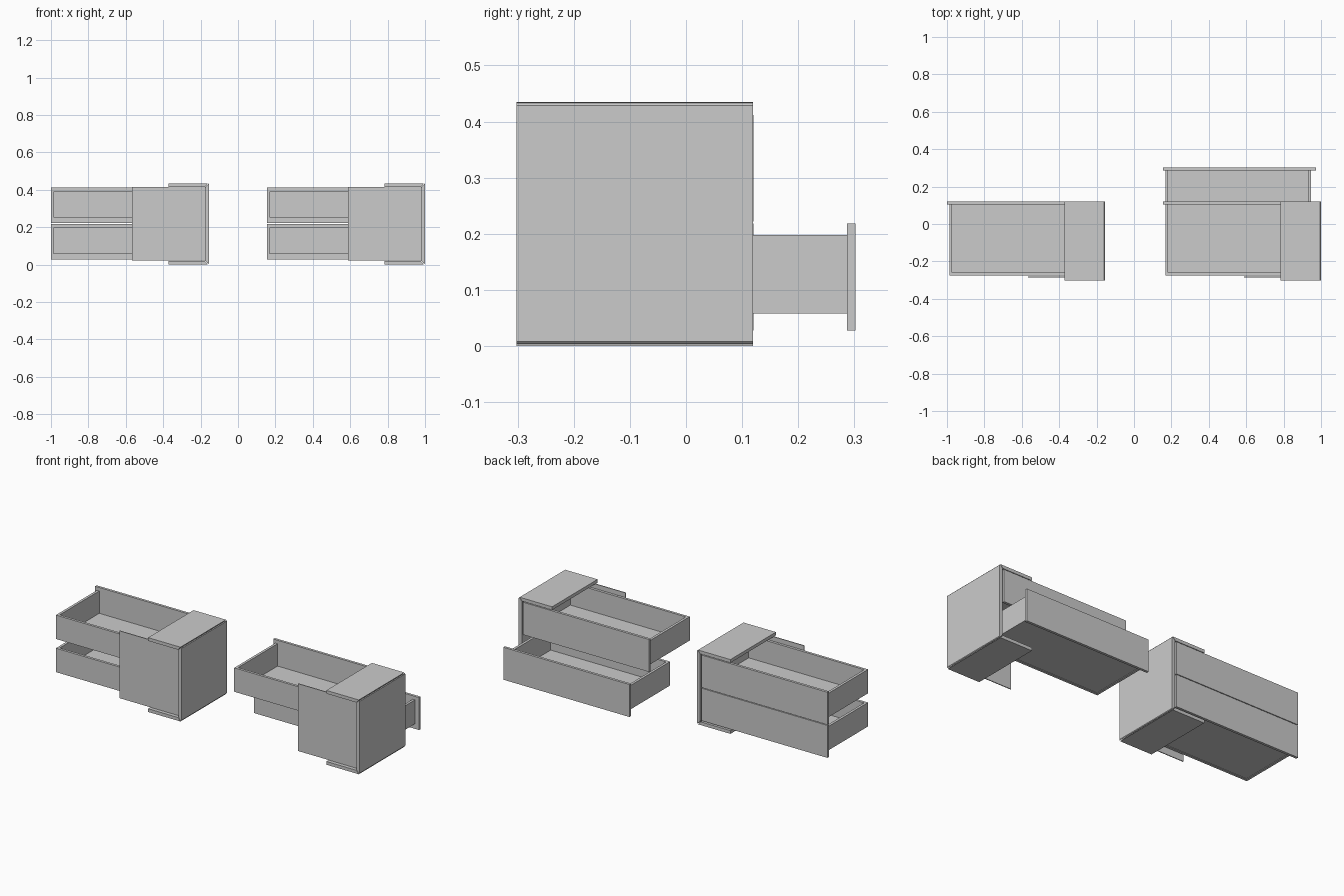
import bpy

if "Cube" in bpy.data.objects:
    bpy.data.objects.remove(bpy.data.objects["Cube"])

W = 0.015  # board thickness


def mesh_object(name, verts, faces):
    mesh = bpy.data.meshes.new(name)
    mesh.from_pydata(verts, [], faces)
    mesh.validate()
    obj = bpy.data.objects.new(name, mesh)
    bpy.context.collection.objects.link(obj)
    return obj


def extrude_profile(name, profile, y0, y1):
    """Extrude a counter-clockwise x/z outline along y."""
    n = len(profile)
    verts = [(x, y, z) for y in (y0, y1) for x, z in profile]
    faces = [list(range(n)), list(range(2 * n - 1, n - 1, -1))]
    faces += [[i, i + n, (i + 1) % n + n, (i + 1) % n] for i in range(n)]
    return mesh_object(name, verts, faces)


def board(name, x0, x1, y0, y1, z0, z1):
    return extrude_profile(name, [(x0, z0), (x1, z0), (x1, z1), (x0, z1)], y0, y1)


def drawer(name, dx, z, pull):
    x0, x1 = 0.168 + dx, 0.946 + dx
    y0, y1 = -0.275 + pull, 0.105 + pull
    z0, z1 = z + 0.030, z + 0.170
    # Front panel overhangs the box
    board(name + "_front", 0.155 + dx, 0.972 + dx, y1, y1 + W, z, z + 0.190)
    # Side and rear walls
    board(name + "_left_wall", x0, x0 + W, y0, y1, z0, z1)
    board(name + "_right_wall", x1 - W, x1, y0, y1, z0, z1)
    board(name + "_rear_wall", x0 + W, x1 - W, y0, y0 + W, z0, z1)
    # Bottom set slightly up between the walls
    board(name + "_bottom", x0 + W, x1 - W, y0 + W, y1, z0 + 0.003, z0 + 0.009)


def cabinet(name, dx, lower_pull):
    ya, yb = -0.302, 0.119
    # Mitred side panel with a small chamfer at the outer edges
    side = [(0.980, 0.022), (0.996, 0.004), (1.0, 0.008),
            (1.0, 0.429), (0.996, 0.433), (0.980, 0.415)]
    extrude_profile(name + "_side_panel", [(x + dx, z) for x, z in side], ya, yb)
    # Cut-away mitred top and its mirror image, the base
    top = [(0.784, 0.416), (0.978, 0.416), (0.994, 0.435), (0.784, 0.435)]
    extrude_profile(name + "_top_panel", [(x + dx, z) for x, z in top], ya, yb)
    base = [(x + dx, 0.435 - z) for x, z in reversed(top)]
    extrude_profile(name + "_base_panel", base, ya, yb)
    # Thin cut-away back panel
    board(name + "_back_panel", 0.588 + dx, 0.982 + dx, -0.286, -0.281, 0.022, 0.416)
    drawer(name + "_lower_drawer", dx, 0.028, lower_pull)
    drawer(name + "_upper_drawer", dx, 0.222, 0.0)


# Closed cabinet on the left, cabinet with pulled-out lower drawer on the right
cabinet("closed_cabinet", -1.155, 0.0)
cabinet("open_cabinet", 0.0, 0.182)
